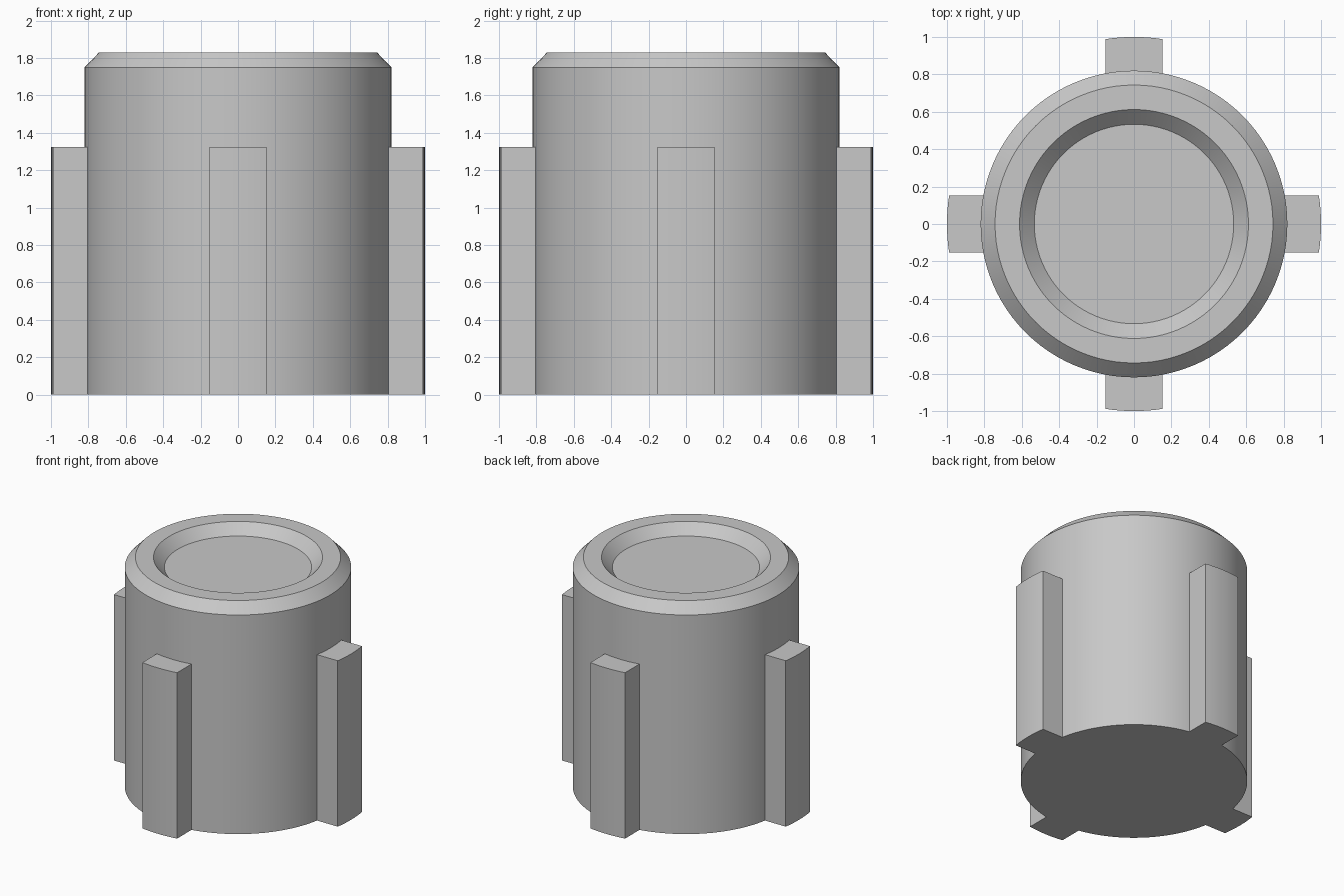
import bpy
import bmesh
import math

cube = bpy.data.objects.get("Cube")
if cube:
    bpy.data.objects.remove(cube, do_unlink=True)

GREY = (0.58, 0.58, 0.58, 1.0)
SEGMENTS = 96
BODY_R = 0.82
RIB_R = 1.0
RIB_HALF = 0.153
RIB_TOP = 1.325
TOP = 1.83

grey = bpy.data.materials.new("plain grey")
grey.use_nodes = True
grey.diffuse_color = GREY
grey.node_tree.nodes["Principled BSDF"].inputs["Base Color"].default_value = GREY


def add_object(name, bm):
    bmesh.ops.recalc_face_normals(bm, faces=bm.faces)
    mesh = bpy.data.meshes.new(name)
    bm.to_mesh(mesh)
    bm.free()
    mesh.materials.append(grey)
    obj = bpy.data.objects.new(name, mesh)
    bpy.context.collection.objects.link(obj)
    bpy.ops.object.select_all(action="DESELECT")
    obj.select_set(True)
    bpy.context.view_layer.objects.active = obj
    bpy.ops.object.shade_smooth_by_angle(angle=math.radians(25))
    return obj


def lathe(name, profile):
    """Turn (radius, height) points about z and cap both ends."""
    bm = bmesh.new()
    rings = []
    for r, z in profile:
        rings.append([bm.verts.new((r * math.cos(a), r * math.sin(a), z))
                      for a in (math.tau * i / SEGMENTS for i in range(SEGMENTS))])
    for low, high in zip(rings, rings[1:]):
        for i in range(SEGMENTS):
            j = (i + 1) % SEGMENTS
            bm.faces.new((low[i], low[j], high[j], high[i]))
    bm.faces.new(rings[0][::-1])
    bm.faces.new(rings[-1])
    return add_object(name, bm)


def rib(name, turn, steps=8):
    """Straight-sided key with curved inner and outer faces."""
    def arc(radius):
        half = math.asin(RIB_HALF / radius)
        angles = [turn + half * (2 * i / steps - 1) for i in range(steps + 1)]
        return [(radius * math.cos(a), radius * math.sin(a), 0) for a in angles]

    bm = bmesh.new()
    outline = arc(RIB_R) + arc(BODY_R - 0.006)[::-1]
    base = bm.faces.new([bm.verts.new(p) for p in outline])
    top = bmesh.ops.extrude_face_region(bm, geom=[base], use_keep_orig=True)
    bmesh.ops.translate(bm, vec=(0, 0, RIB_TOP),
                        verts=[v for v in top["geom"] if isinstance(v, bmesh.types.BMVert)])
    return add_object(name, bm)


# Body with bevelled top edge and shallow dished recess
lathe("body", [(BODY_R, 0), (BODY_R, 1.75), (0.743, TOP),
               (0.612, TOP), (0.533, TOP - 0.08)])

# Four upright keys around the body
for k, side in enumerate(("left", "back", "right", "front")):
    rib(side + "_rib", k * math.pi / 2)
